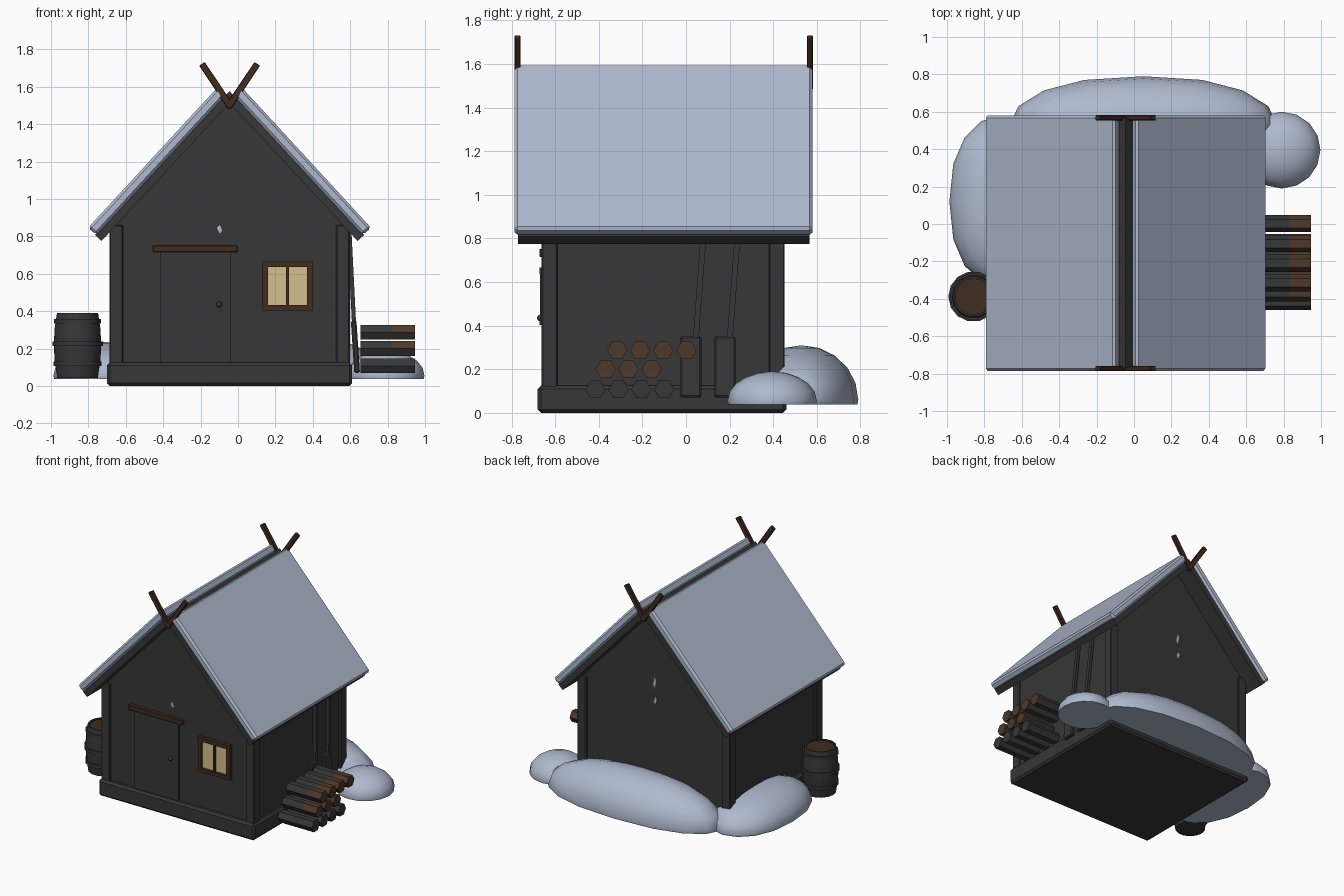
import bpy, bmesh, math
from mathutils import Vector, Matrix

if "Cube" in bpy.data.objects:
    bpy.data.objects.remove(bpy.data.objects["Cube"])


def material(name, rgb):
    m = bpy.data.materials.new(name)
    m.diffuse_color = (*rgb, 1)
    m.use_nodes = True
    m.node_tree.nodes["Principled BSDF"].inputs["Base Color"].default_value = m.diffuse_color
    return m


DARK = material("charcoal wood", (0.038, 0.038, 0.038))
BROWN = material("dark brown wood", (0.052, 0.025, 0.014))
CUT = material("cut log brown", (0.080, 0.040, 0.023))
SNOW = material("blue grey snow", (0.43, 0.49, 0.62))
GLOW = material("lit window tan", (0.68, 0.52, 0.27))
CX = -0.045  # centre line of the house


def finish(bm, name, *mats, bevel=0, smooth=False):
    bmesh.ops.recalc_face_normals(bm, faces=bm.faces[:])
    if bevel:
        bmesh.ops.bevel(bm, geom=bm.edges[:], offset=bevel, segments=1, affect='EDGES')
    me = bpy.data.meshes.new(name)
    bm.to_mesh(me)
    bm.free()
    ob = bpy.data.objects.new(name, me)
    bpy.context.collection.objects.link(ob)
    for m in mats:
        me.materials.append(m)
    if smooth:
        bpy.ops.object.select_all(action='DESELECT')
        ob.select_set(True)
        bpy.context.view_layer.objects.active = ob
        bpy.ops.object.shade_smooth_by_angle(angle=math.radians(50))
    return ob


def box(name, x, y, z, mat, bevel=0):
    bm = bmesh.new()
    bmesh.ops.create_cube(bm, size=1)
    for v in bm.verts:
        v.co = Vector([(a + b) / 2 + c * (b - a) for c, (a, b) in zip(v.co, (x, y, z))])
    return finish(bm, name, mat, bevel=bevel)


def prism(name, pts, y0, y1, mat, bevel=0):
    """Extrude an x-z profile along y."""
    bm = bmesh.new()
    f = bm.faces.new([bm.verts.new((x, y0, z)) for x, z in pts])
    r = bmesh.ops.extrude_face_region(bm, geom=[f])
    bmesh.ops.translate(bm, verts=[g for g in r['geom'] if isinstance(g, bmesh.types.BMVert)],
                        vec=(0, y1 - y0, 0))
    return finish(bm, name, mat, bevel=bevel)


def beam(name, a, b, w, d, mat, bevel=0):
    """Box from a to b, w wide and d deep."""
    a, b = Vector(a), Vector(b)
    bm = bmesh.new()
    bmesh.ops.create_cube(bm, size=1)
    up = (b - a).normalized()
    side = Vector((0, 1, 0))
    side = (side - up * side.dot(up)).normalized()
    third = up.cross(side)
    for v in bm.verts:
        c = v.co.copy()
        v.co = (a + b) / 2 + third * c.x * d + side * c.y * w + up * c.z * (b - a).length
    return finish(bm, name, mat, bevel=bevel)


def lathe(name, profile, seg, at, mat):
    """Closed r-z loop turned about a vertical axis."""
    bm = bmesh.new()
    rings = [[bm.verts.new((at[0] + r * math.cos(2 * math.pi * i / seg),
                            at[1] + r * math.sin(2 * math.pi * i / seg), z))
              for i in range(seg)] for r, z in profile]
    for k in range(len(rings)):
        p, q = rings[k], rings[(k + 1) % len(rings)]
        for i in range(seg):
            j = (i + 1) % seg
            bm.faces.new((p[i], p[j], q[j], q[i]))
    return finish(bm, name, mat, smooth=True)


def disc(name, x, y, z0, z1, r, seg, mat):
    bm = bmesh.new()
    bmesh.ops.create_cone(bm, cap_ends=True, segments=seg, radius1=r, radius2=r, depth=z1 - z0,
                          matrix=Matrix.Translation((x, y, (z0 + z1) / 2)))
    return finish(bm, name, mat)


# Plinth, walls and corner posts
box("plinth", (-0.70, 0.61), (-0.68, 0.46), (0, 0.125), DARK, 0.015)
prism("walls", [(-0.67, 0.1), (0.58, 0.1), (0.58, 0.84), (CX, 1.512), (-0.67, 0.84)],
      -0.645, 0.435, DARK)
for sx, x in (("left", (-0.688, -0.615)), ("right", (0.525, 0.598))):
    for sy, y in (("front", (-0.662, -0.59)), ("back", (0.38, 0.452))):
        box(f"corner_post_{sy}_{sx}", x, y, (0.11, 0.86), DARK, 0.006)

# Roof boards, snow cover and gable horns
for s, side in ((-1, "left"), (1, "right")):
    prism("roof_board_" + side,
          [(CX + s * x, z) for x, z in ((0, 1.512), (0.685, 0.775), (0.72, 0.808), (0, 1.577))],
          -0.77, 0.567, DARK)
    prism("roof_snow_" + side,
          [(CX + s * x, z) for x, z in ((0.03, 1.545), (0.712, 0.808), (0.757, 0.845), (0.06, 1.602))],
          -0.786, 0.581, SNOW, 0.014)
    for end, y in (("front", -0.772), ("back", 0.568)):
        beam(f"gable_horn_{end}_{side}", (CX - s * 0.008, y, 1.49),
             (CX + s * 0.148, y, 1.722), 0.027, 0.036, BROWN, 0.003)

# Door with lintel and knob
box("door", (-0.415, -0.04), (-0.655, -0.64), (0.125, 0.72), DARK)
box("door_lintel", (-0.455, -0.003), (-0.672, -0.63), (0.715, 0.752), BROWN, 0.003)
bm = bmesh.new()
bmesh.ops.create_uvsphere(bm, u_segments=10, v_segments=6, radius=0.016,
                          matrix=Matrix.Translation((-0.10, -0.667, 0.435)))
finish(bm, "door_knob", DARK, smooth=True)

# Window
box("window_pane", (0.15, 0.38), (-0.652, -0.644), (0.425, 0.645), GLOW)
for n, x in (("left", (0.132, 0.16)), ("middle", (0.257, 0.273)), ("right", (0.37, 0.4))):
    box("window_stile_" + n, x, (-0.67, -0.64), (0.406, 0.664), BROWN)
for n, z in (("bottom", (0.404, 0.432)), ("top", (0.636, 0.666))):
    box("window_rail_" + n, (0.13, 0.402), (-0.672, -0.64), z, BROWN)

# Small snow flecks on the gables
for n, x, z, h, y in (("front", -0.098, 0.838, 0.024, -0.648), ("back_low", -0.05, 0.83, 0.03, 0.434),
                      ("back_high", -0.045, 0.965, 0.045, 0.434)):
    prism("snow_fleck_" + n, [(x - 0.014, z + h * 0.3), (x, z + h), (x + 0.014, z - h * 0.3),
                              (x, z - h)], y, y + 0.005, SNOW)

# Stacked hexagonal logs, brown on cut ends and exposed tops
rows = ((0.108, (-0.415, -0.31, -0.205, -0.10)), (0.2, (-0.368, -0.263, -0.158)),
        (0.287, (-0.315, -0.21, -0.105, 0.002)))
for k, (z, ys) in enumerate(rows):
    for i, y in enumerate(ys):
        bm = bmesh.new()
        rot = Matrix.Rotation(math.pi / 2, 4, 'Y')
        bmesh.ops.create_cone(bm, cap_ends=True, segments=6, radius1=0.046, radius2=0.046,
                              depth=0.29, matrix=Matrix.Translation((0.8, y, z)) @ rot)
        bmesh.ops.bisect_plane(bm, geom=bm.verts[:] + bm.edges[:] + bm.faces[:],
                               plane_co=(0.83, 0, 0), plane_no=(1, 0, 0))
        bm.normal_update()
        for f in bm.faces:
            end = abs(f.normal.x) > 0.9
            if k and (end or (f.normal.z > 0.3 and f.calc_center_median().x > 0.83)):
                f.material_index = 1
        finish(bm, f"log_{k}_{i}", DARK, CUT)

# Two shovels leaning on the right wall
for n, y in (("one", 0.022), ("two", 0.178)):
    beam("shovel_blade_" + n, (0.637, y, 0.07), (0.618, y, 0.35), 0.098, 0.03, DARK, 0.008)
    beam("shovel_handle_" + n, (0.622, y + 0.02, 0.30), (0.594, y + 0.062, 0.86), 0.026, 0.022, DARK)

# Barrel with hoops and lid
B = (-0.858, -0.388)
lathe("barrel_staves", [(0.108, 0.042), (0.122, 0.13), (0.127, 0.22), (0.122, 0.31), (0.110, 0.39),
                        (0.100, 0.39), (0.112, 0.31), (0.117, 0.22), (0.112, 0.13), (0.098, 0.042)],
      14, B, DARK)
for n, z, r in (("low", 0.118, 0.121), ("middle", 0.225, 0.128), ("top", 0.345, 0.119)):
    lathe("barrel_hoop_" + n, [(r - 0.01, z - 0.012), (r + 0.007, z - 0.012),
                               (r + 0.007, z + 0.012), (r - 0.01, z + 0.012)], 14, B, DARK)
disc("barrel_lid", *B, 0.365, 0.38, 0.099, 14, BROWN)
disc("barrel_bottom", *B, 0.045, 0.06, 0.104, 14, DARK)


# Snow drifts: flattened half ellipsoids
def drift(name, c, r):
    bm = bmesh.new()
    bmesh.ops.create_uvsphere(bm, u_segments=16, v_segments=10, radius=1)
    long = 0 if r[0] >= r[1] else 1
    for v in bm.verts:
        if max(r[:2]) > 0.3:  # blunt ends on the long drifts
            v.co[long] = math.copysign(abs(v.co[long]) ** 0.85, v.co[long])
        v.co = Vector([c[i] + v.co[i] * r[i] for i in range(3)])
    geom = bm.verts[:] + bm.edges[:] + bm.faces[:]
    bmesh.ops.bisect_plane(bm, geom=geom, plane_co=(0, 0, 0.038), plane_no=(0, 0, 1),
                           clear_inner=True)
    bmesh.ops.holes_fill(bm, edges=[e for e in bm.edges if e.is_boundary])
    finish(bm, name, SNOW, smooth=True)


drift("snow_drift_back", (0.05, 0.53, 0.06), (0.715, 0.26, 0.25))
drift("snow_drift_right", (0.79, 0.395, 0.055), (0.207, 0.205, 0.135))
drift("snow_drift_left", (-0.71, 0.12, 0.055), (0.277, 0.46, 0.18))
